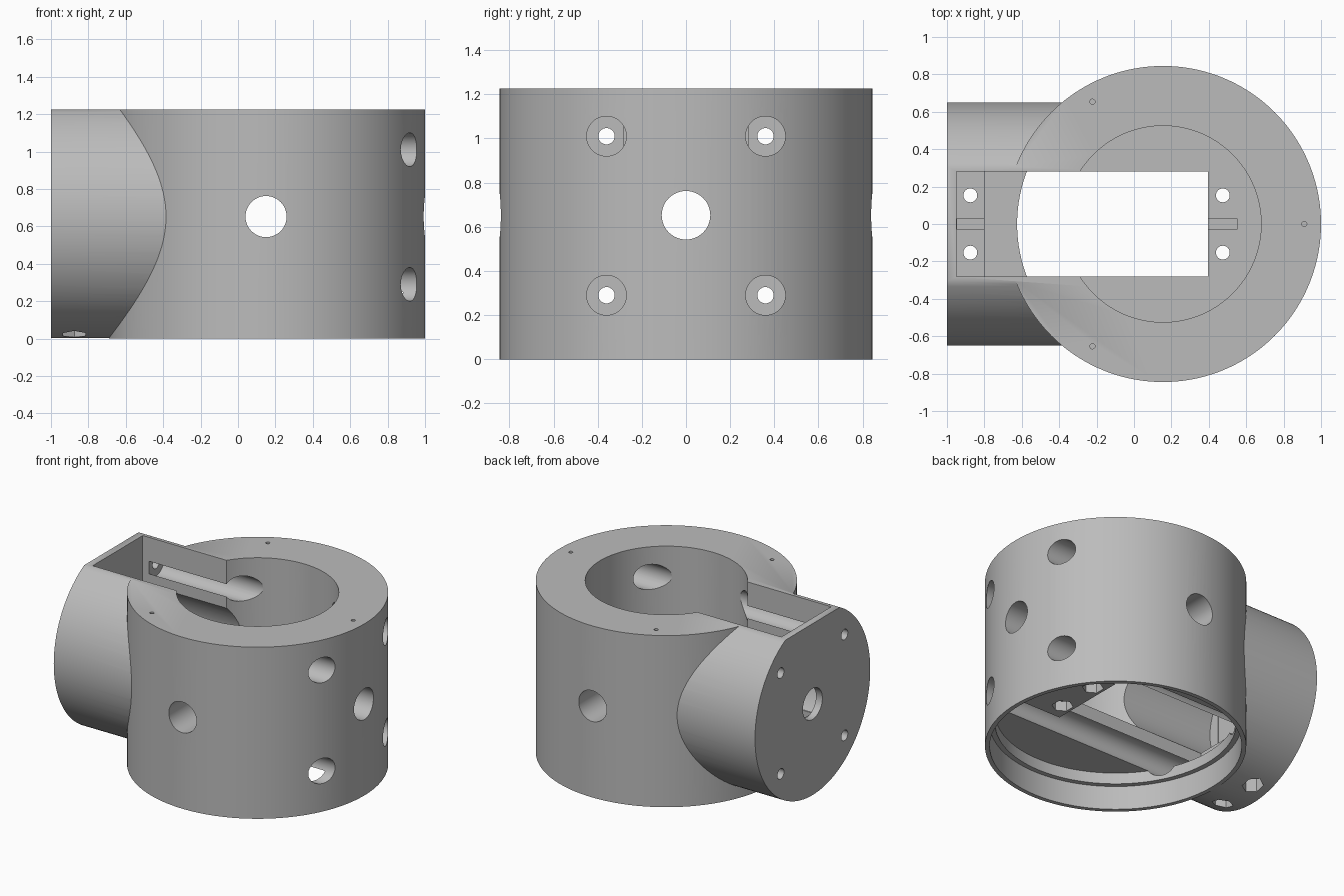
import bpy, bmesh, math
from mathutils import Matrix, Vector

cube = bpy.data.objects.get("Cube")
if cube:
    bpy.data.objects.remove(cube, do_unlink=True)

grey = bpy.data.materials.new("plain grey")
grey.use_nodes = True
grey.diffuse_color = (0.5, 0.5, 0.5, 1)
grey.node_tree.nodes["Principled BSDF"].inputs["Base Color"].default_value = (0.5, 0.5, 0.5, 1)

CX = 0.155       # axis of the upright drum
AXIS = 0.652     # height of the side tube axis
TOP = 1.225
LEDGE = 0.425    # mounting ledge and bore floor


def make(name, bm):
    bmesh.ops.recalc_face_normals(bm, faces=bm.faces)
    mesh = bpy.data.meshes.new(name)
    bm.to_mesh(mesh)
    bm.free()
    mesh.materials.append(grey)
    obj = bpy.data.objects.new(name, mesh)
    bpy.context.collection.objects.link(obj)
    return obj


def rod(name, start, end, radius, sides=48, floor=None):
    """Cylinder between two points, optionally cut off below a height."""
    a, b = Vector(start), Vector(end)
    turn = (b - a).to_track_quat('Z', 'Y').to_matrix().to_4x4()
    bm = bmesh.new()
    bmesh.ops.create_cone(bm, cap_ends=True, segments=sides, radius1=radius, radius2=radius,
                          depth=(b - a).length, matrix=Matrix.Translation((a + b) / 2) @ turn)
    if floor is not None:
        geom = bm.verts[:] + bm.edges[:] + bm.faces[:]
        bmesh.ops.bisect_plane(bm, geom=geom, plane_co=(0, 0, floor), plane_no=(0, 0, -1),
                               clear_outer=True)
        bmesh.ops.holes_fill(bm, edges=[e for e in bm.edges if e.is_boundary])
    return make(name, bm)


def box(name, x, y, z):
    bm = bmesh.new()
    bmesh.ops.create_cube(bm, size=1)
    for v in bm.verts:
        v.co = [lo + (c + 0.5) * (hi - lo) for c, (lo, hi) in zip(v.co, (x, y, z))]
    return make(name, bm)


def combine(target, tool, operation='DIFFERENCE'):
    tool.hide_render = True
    mod = target.modifiers.new(tool.name, 'BOOLEAN')
    mod.operation = operation
    mod.solver = 'EXACT'
    mod.object = tool
    bpy.context.view_layer.objects.active = target
    bpy.ops.object.modifier_apply(modifier=mod.name)
    bpy.data.objects.remove(tool, do_unlink=True)


# Upright drum joined to the side tube, trimmed flat on top
body = rod("housing", (CX, 0, 0), (CX, 0, 1.4), 0.845, 160)
combine(body, rod("side_tube", (-1, 0, AXIS), (0.1, 0, AXIS), 0.65, 128), 'UNION')
combine(body, box("top_trim", (-2, 2), (-2, 2), (TOP, 2)))

# Stepped recess underneath
combine(body, rod("rim_recess", (CX, 0, -0.1), (CX, 0, 0.17), 0.815, 128))
combine(body, rod("lower_recess", (CX, 0, 0.1), (CX, 0, 0.25), 0.78, 128))

# Bore, slot and rounded hollow inside
combine(body, rod("bore", (CX, 0, LEDGE), (CX, 0, 1.4), 0.525, 128))
combine(body, box("upper_slot", (-0.95, CX), (-0.282, 0.282), (LEDGE + 0.001, 1.4)))
combine(body, box("lower_slot", (-0.8, 0.395), (-0.28, 0.28), (0.246, LEDGE + 0.06)))
combine(body, rod("hollow", (-0.948, 0, AXIS), (0, 0, AXIS), 0.365, 96, LEDGE + 0.002))

# Grooves in the two ledges
for x in ((-0.946, -0.75), (0.35, 0.55)):
    combine(body, box("groove", x, (-0.03, 0.03), (LEDGE - 0.1, LEDGE + 0.05)))

# Ledge screw holes with hexagonal nut pockets below
for x, low, high in ((-0.875, -0.1, 0.12), (0.475, 0.2, 0.32)):
    for y in (-0.153, 0.153):
        combine(body, rod("ledge_hole", (x, y, low), (x, y, LEDGE + 0.05), 0.037, 32))
        combine(body, rod("nut_pocket", (x, y, low), (x, y, high), 0.07, 6))

# Long screw channels with small holes through the end face
for y in (-0.36, 0.36):
    for z in (0.29, 1.01):
        combine(body, rod("screw_channel", (-0.9, y, z), (1.2, y, z), 0.09))
        combine(body, rod("screw_hole", (-1.2, y, z), (-0.8, y, z), 0.037, 32))

# Cross holes through the middle
combine(body, rod("cross_hole", (CX - 0.005, -1.2, AXIS), (CX - 0.005, 1.2, AXIS), 0.11))
combine(body, rod("axis_hole", (-1.2, 0, AXIS), (1.2, 0, AXIS), 0.11))

# Three pin holes in the top face
for i in range(3):
    a = i * math.tau / 3
    x, y = CX + 0.755 * math.cos(a), 0.755 * math.sin(a)
    combine(body, rod("pin_hole", (x, y, TOP - 0.15), (x, y, 1.4), 0.014, 16))

body.select_set(True)
bpy.context.view_layer.objects.active = body
bpy.ops.object.shade_smooth_by_angle(angle=math.radians(30))
